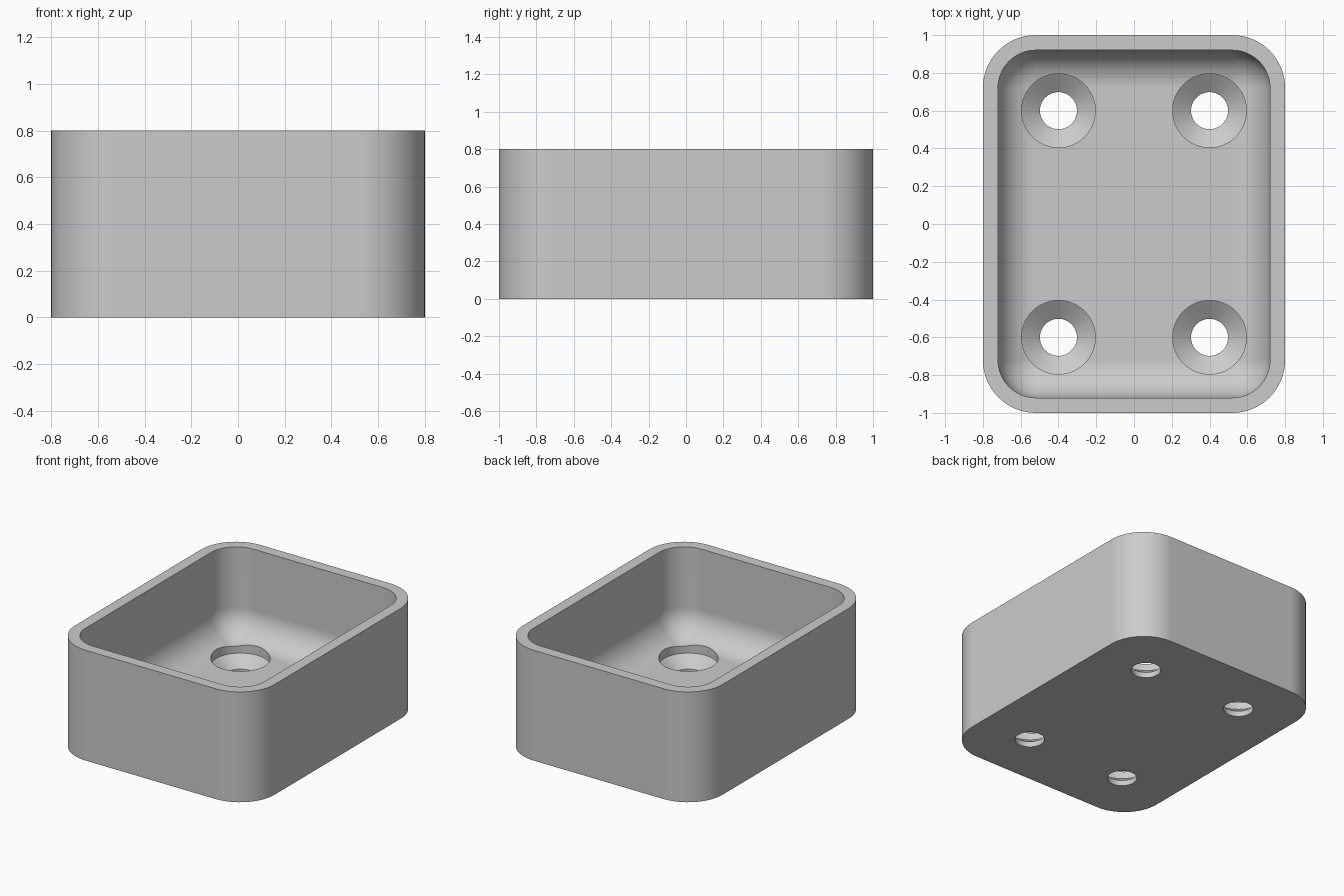
import bpy
import bmesh
from math import cos, sin, pi, radians

cube = bpy.data.objects.get("Cube")
if cube:
    bpy.data.objects.remove(cube, do_unlink=True)

CORNER_X, CORNER_Y = 0.52, 0.72   # shared centres of all corner arcs
OUTER_R, INNER_R = 0.28, 0.20
HEIGHT, FLOOR = 0.80, 0.16
ARC, FILLET = 16, 12

grey = bpy.data.materials.new("plain_grey")
grey.use_nodes = True
grey.diffuse_color = (0.6, 0.6, 0.6, 1)
grey.node_tree.nodes["Principled BSDF"].inputs["Base Color"].default_value = (0.6, 0.6, 0.6, 1)


def rounded_ring(bm, r, z):
    """Rounded rectangle of vertices with corner radius r."""
    ring = []
    for q, (sx, sy) in enumerate([(1, 1), (-1, 1), (-1, -1), (1, -1)]):
        for i in range(ARC + 1):
            a = (q + i / ARC) * pi / 2
            ring.append(bm.verts.new((sx * CORNER_X + r * cos(a),
                                      sy * CORNER_Y + r * sin(a), z)))
    return ring


def circle_ring(bm, x, y, r, z, n=64):
    return [bm.verts.new((x + r * cos(2 * pi * i / n), y + r * sin(2 * pi * i / n), z))
            for i in range(n)]


def loft(bm, rings):
    """Skin a stack of rings and cap both ends."""
    for a, b in zip(rings, rings[1:]):
        for i in range(len(a)):
            j = (i + 1) % len(a)
            bm.faces.new((a[i], a[j], b[j], b[i]))
    bm.faces.new(rings[0][::-1])
    bm.faces.new(rings[-1])


def finish(bm, name):
    bmesh.ops.remove_doubles(bm, verts=bm.verts, dist=1e-5)
    bmesh.ops.recalc_face_normals(bm, faces=bm.faces)
    mesh = bpy.data.meshes.new(name)
    bm.to_mesh(mesh)
    bm.free()
    mesh.materials.append(grey)
    obj = bpy.data.objects.new(name, mesh)
    bpy.context.collection.objects.link(obj)
    return obj


# Tray: outer wall, rim, inner wall, then a quarter-round fillet to the floor
bm = bmesh.new()
profile = [(OUTER_R, 0), (OUTER_R, HEIGHT), (INNER_R, HEIGHT)]
for i in range(FILLET + 1):
    t = i / FILLET * pi / 2
    profile.append((INNER_R * cos(t), FLOOR + INNER_R * (1 - sin(t))))
loft(bm, [rounded_ring(bm, r, z) for r, z in profile])
tray = finish(bm, "tray")

# Four countersunk screw holes
bm = bmesh.new()
for x in (-0.4, 0.4):
    for y in (-0.6, 0.6):
        loft(bm, [circle_ring(bm, x, y, r, z) for r, z in
                  [(0.098, -0.1), (0.098, 0.04), (0.195, 0.11), (0.195, 0.5)]])
cutter = finish(bm, "screw_hole_cutter")
cutter.hide_render = True

bpy.ops.object.select_all(action='DESELECT')
tray.select_set(True)
bpy.context.view_layer.objects.active = tray
cut = tray.modifiers.new("screw_holes", 'BOOLEAN')
cut.operation = 'DIFFERENCE'
cut.solver = 'EXACT'
cut.object = cutter
bpy.ops.object.modifier_apply(modifier=cut.name)
bpy.data.objects.remove(cutter, do_unlink=True)

# Smooth curves, crisp edges
bpy.ops.object.shade_smooth_by_angle(angle=radians(30))
weighted = tray.modifiers.new("even_shading", 'WEIGHTED_NORMAL')
weighted.keep_sharp = True
